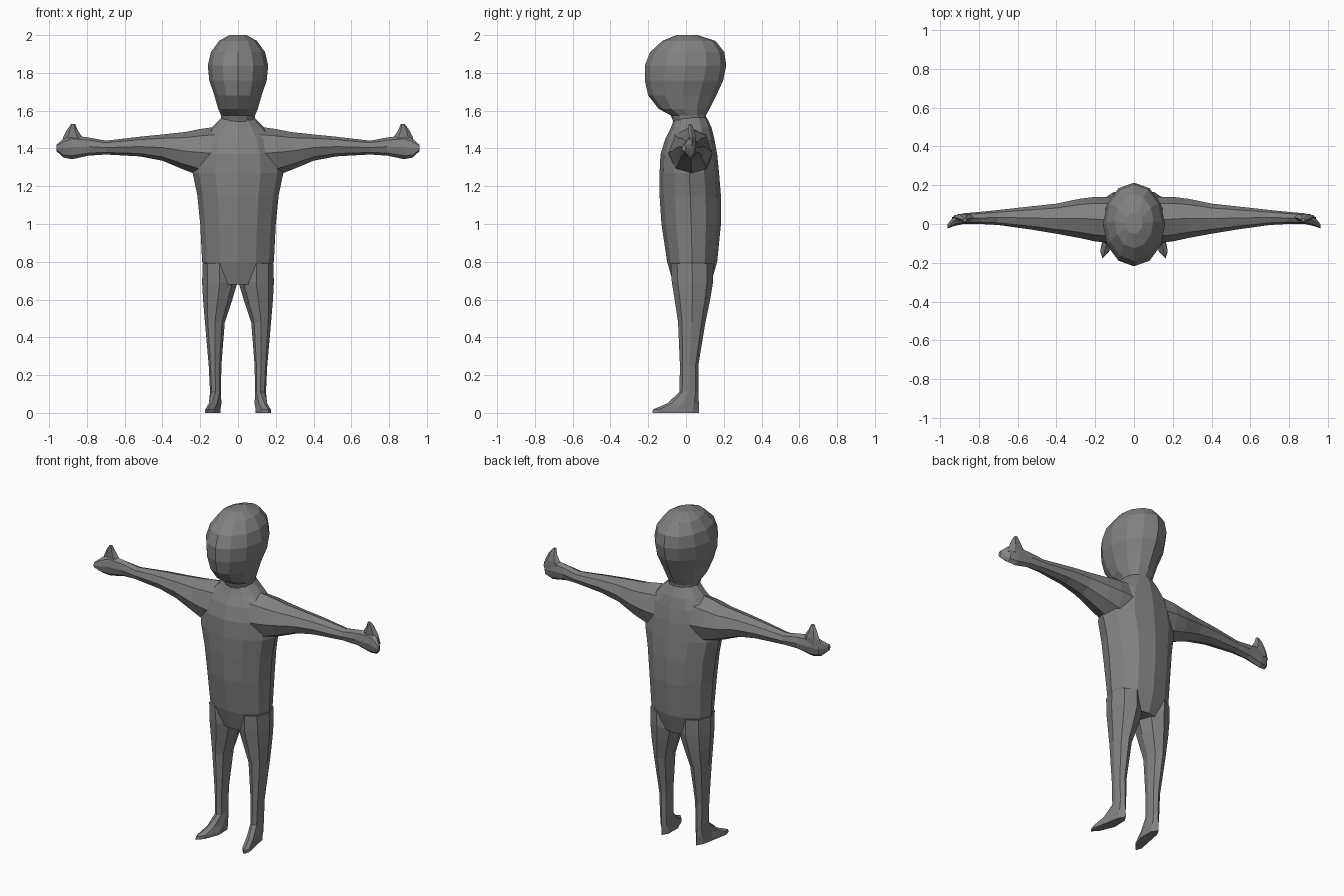
import bpy, bmesh, math
from mathutils import Vector

skin = bpy.data.materials.new("grey skin")
skin.diffuse_color = (0.22, 0.22, 0.22, 1)


def loft(name, axis, rings, sides, turn=0.5, mirror=False):
    """Closed tube along an axis; each ring is (position, u0, u1, v0, v1)."""
    bm = bmesh.new()
    loops = []
    for pos, u0, u1, v0, v1 in rings:
        loop = []
        for i in range(sides):
            a = 2 * math.pi * (i + turn) / sides
            k = 1 / math.cos(math.pi / sides) if turn else 1  # keep full width
            u = (u0 + u1) / 2 + (u1 - u0) / 2 * k * math.cos(a)
            v = (v0 + v1) / 2 + (v1 - v0) / 2 * k * math.sin(a)
            co = (pos, u, v) if axis == "x" else (u, v, pos)
            loop.append(bm.verts.new(co))
        loops.append(loop)
    for a, b in zip(loops, loops[1:]):
        for i in range(sides):
            j = (i + 1) % sides
            bm.faces.new((a[i], a[j], b[j], b[i]))
    bm.faces.new(loops[0])
    bm.faces.new(loops[-1])
    if mirror:
        for v in bm.verts:
            v.co.x = -v.co.x
    bmesh.ops.recalc_face_normals(bm, faces=bm.faces)
    mesh = bpy.data.meshes.new(name)
    bm.to_mesh(mesh)
    bm.free()
    mesh.materials.append(skin)
    ob = bpy.data.objects.new(name, mesh)
    bpy.context.collection.objects.link(ob)
    return ob


def weld(base, parts):
    """Fuse parts into the base and discard them."""
    bpy.context.view_layer.objects.active = base
    for part in parts:
        mod = base.modifiers.new("weld", "BOOLEAN")
        mod.operation, mod.solver, mod.object = "UNION", "EXACT", part
        bpy.ops.object.modifier_apply(modifier=mod.name)
        bpy.data.objects.remove(part)


# Torso, from hips to neck base
body = loft("body", "z", [
    (0.68, -0.12, 0.12, -0.065, 0.13), (0.80, -0.19, 0.19, -0.10, 0.165),
    (1.00, -0.20, 0.20, -0.13, 0.185), (1.15, -0.215, 0.215, -0.14, 0.185),
    (1.27, -0.24, 0.24, -0.14, 0.175), (1.37, -0.23, 0.23, -0.135, 0.165),
    (1.45, -0.20, 0.20, -0.11, 0.15), (1.51, -0.14, 0.14, -0.08, 0.135),
    (1.565, -0.085, 0.085, -0.06, 0.11)], 12, 0)

ARM = [(0.08, -0.10, 0.14, 1.22, 1.52), (0.20, -0.09, 0.14, 1.255, 1.503),
       (0.28, -0.072, 0.13, 1.285, 1.487), (0.40, -0.05, 0.105, 1.335, 1.474),
       (0.52, -0.03, 0.092, 1.358, 1.462), (0.70, -0.005, 0.072, 1.368, 1.441),
       (0.79, 0.0, 0.063, 1.362, 1.458), (0.88, 0.0, 0.055, 1.343, 1.47),
       (0.925, -0.01, 0.045, 1.352, 1.45), (0.96, -0.022, 0.0, 1.385, 1.42)]
THUMB = [(1.41, 0.80, 0.94, 0.012, 0.055), (1.46, 0.825, 0.925, 0.012, 0.055),
         (1.50, 0.85, 0.905, 0.012, 0.045), (1.53, 0.862, 0.882, 0.012, 0.03)]
LEG = [(0.0, 0.086, 0.15, -0.178, 0.07), (0.018, 0.086, 0.15, -0.175, 0.07),
       (0.05, 0.088, 0.15, -0.10, 0.068), (0.11, 0.09, 0.148, -0.035, 0.065),
       (0.25, 0.088, 0.155, -0.032, 0.065), (0.48, 0.07, 0.175, -0.042, 0.103),
       (0.60, 0.03, 0.185, -0.06, 0.128), (0.69, 0.003, 0.19, -0.075, 0.143),
       (0.79, 0.012, 0.187, -0.08, 0.145)]

for side, flip in (("right", False), ("left", True)):
    # Arm and thumb
    arm = loft(side + "_arm", "x", ARM, 8, 0, flip)
    thumb = loft(side + "_thumb", "z", THUMB, 6, 0, flip)
    # Leg, with toes turned outwards
    leg = loft(side + "_leg", "z", LEG, 8, 0, flip)
    for v in leg.data.vertices:
        if v.co.z < 0.1:
            shift = 0.3 * max(0.0, -0.03 - v.co.y)
            v.co.x += -shift if flip else shift
    weld(body, [arm, thumb, leg])

# Head with tapering neck
loft("head", "z", [
    (1.52, -0.085, 0.085, -0.06, 0.105), (1.575, -0.09, 0.09, -0.08, 0.105),
    (1.61, -0.105, 0.105, -0.145, 0.125), (1.68, -0.125, 0.125, -0.20, 0.16),
    (1.76, -0.152, 0.152, -0.218, 0.197), (1.84, -0.16, 0.16, -0.218, 0.213),
    (1.91, -0.143, 0.143, -0.19, 0.203), (1.97, -0.10, 0.10, -0.125, 0.155),
    (2.0, -0.045, 0.045, -0.05, 0.06)], 12, 0)
